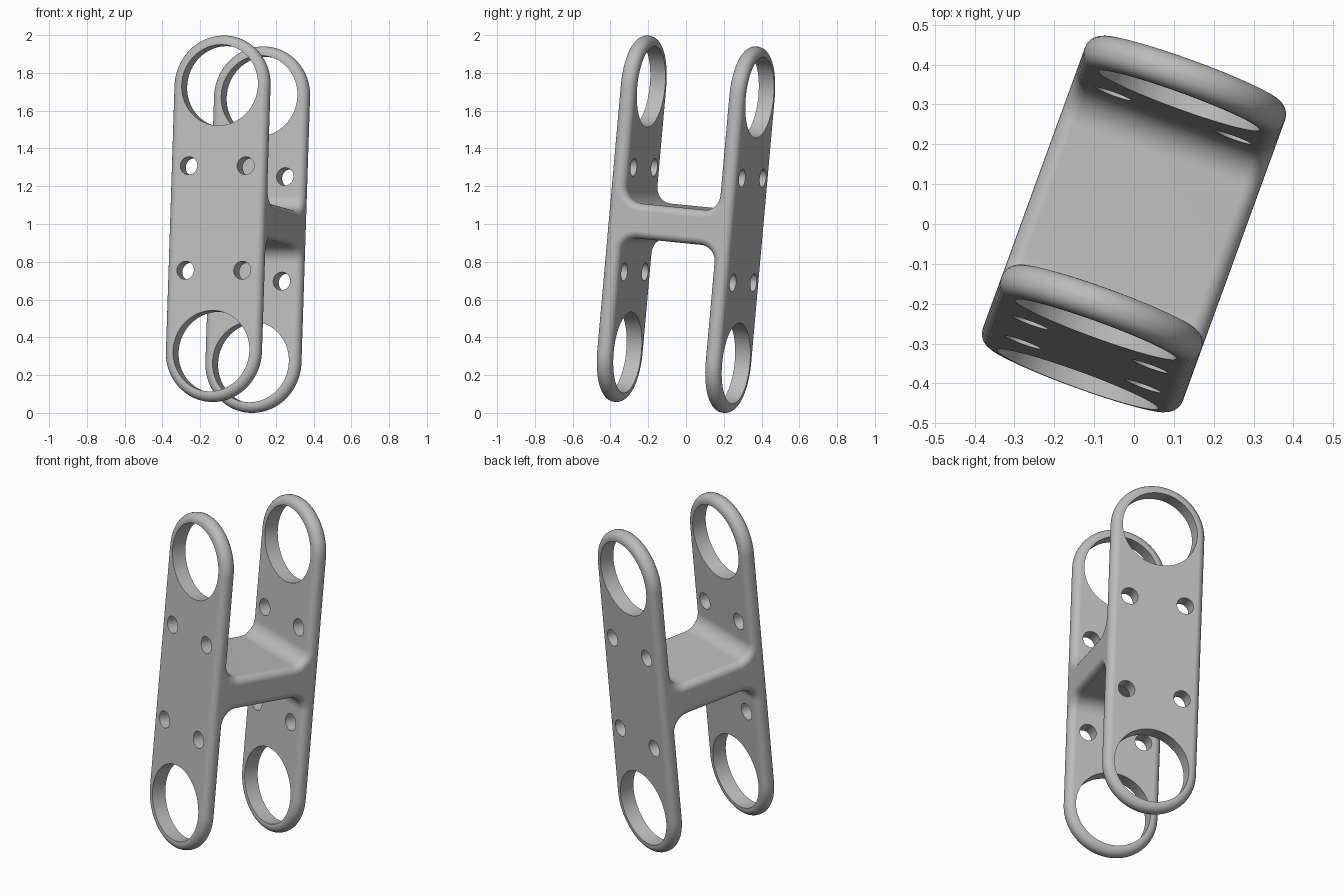
import bpy, bmesh, math
from mathutils import Matrix, Vector

if "Cube" in bpy.data.objects:
    bpy.data.objects.remove(bpy.data.objects["Cube"], do_unlink=True)

# Dimensions: x = plate width, y = plate normal, z = plate length
SPACING, THICK = 0.307, 0.086
RADIUS, HALF_LENGTH = 0.267, 0.707
WEB_HALF, FILLET, ROUND = 0.093, 0.085, 0.04
INNER, OUTER = SPACING - THICK / 2, SPACING + THICK / 2


def new_object(name, bm):
    bmesh.ops.recalc_face_normals(bm, faces=bm.faces)
    mesh = bpy.data.meshes.new(name)
    bm.to_mesh(mesh)
    bm.free()
    obj = bpy.data.objects.new(name, mesh)
    bpy.context.collection.objects.link(obj)
    return obj


def prism(bm, points, direction):
    """Extrude a closed outline by a vector."""
    face = bm.faces.new([bm.verts.new(p) for p in points])
    result = bmesh.ops.extrude_face_region(bm, geom=[face], use_keep_orig=True)
    verts = [g for g in result["geom"] if isinstance(g, bmesh.types.BMVert)]
    bmesh.ops.translate(bm, verts=verts, vec=direction)


def arc(cx, cz, r, start, end, steps):
    angles = [math.radians(start + (end - start) * i / steps) for i in range(steps + 1)]
    return [(cx + r * math.cos(a), cz + r * math.sin(a)) for a in angles]


def apply(obj, kind, **settings):
    bpy.context.view_layer.objects.active = obj
    mod = obj.modifiers.new(kind.title(), kind)
    for key, value in settings.items():
        setattr(mod, key, value)
    bpy.ops.object.modifier_apply(modifier=mod.name)


def boolean(obj, cutter, operation):
    cutter.hide_render = True
    apply(obj, "BOOLEAN", object=cutter, operation=operation, solver="EXACT")
    bpy.data.objects.remove(cutter, do_unlink=True)


# H-shaped body: two plates joined by a filleted web
quarter = [(OUTER, 1.1), (INNER, 1.1)]
quarter += arc(INNER - FILLET, WEB_HALF + FILLET, FILLET, 0, -90, 10)
upper = quarter + [(-y, z) for y, z in reversed(quarter)]
outline = upper + [(-y, -z) for y, z in upper]
bm = bmesh.new()
prism(bm, [(-0.4, y, z) for y, z in outline], Vector((0.8, 0, 0)))
bracket = new_object("twin_plate_bracket", bm)

# Trim the plates to rounded ends
stadium = arc(0, HALF_LENGTH, RADIUS, 0, 180, 40) + arc(0, -HALF_LENGTH, RADIUS, 180, 360, 40)
bm = bmesh.new()
prism(bm, [(x, -0.6, z) for x, z in stadium], Vector((0, 1.2, 0)))
boolean(bracket, new_object("outline_cutter", bm), "INTERSECT")

# Round all outer edges
apply(bracket, "BEVEL", width=ROUND, segments=6, limit_method="ANGLE",
      angle_limit=math.radians(40), use_clamp_overlap=False)

# Large end holes and small bolt holes through both plates
bm = bmesh.new()
holes = [(0, HALF_LENGTH, 0.215, 64)] + [(s * 0.16, 0.278, 0.048, 32) for s in (-1, 1)]
for x, z, r, sides in holes:
    for side in (-1, 1):
        bmesh.ops.create_cone(
            bm, cap_ends=True, segments=sides, radius1=r, radius2=r, depth=1.2,
            matrix=Matrix.Translation((x, 0, side * z)) @ Matrix.Rotation(math.pi / 2, 4, "X"))
boolean(bracket, new_object("hole_cutter", bm), "DIFFERENCE")

# Lean and turn the bracket, then lift it to the ground
tilt = Matrix.Rotation(math.radians(-20), 4, "Z") @ Matrix.Rotation(math.radians(-5.4), 4, "X")
bracket.data.transform(tilt)
lowest = min(v.co.z for v in bracket.data.vertices)
bracket.data.transform(Matrix.Translation((0, 0, -lowest)))

# Grey metal
metal = bpy.data.materials.new("grey_metal")
metal.use_nodes = True
colour = (0.5, 0.5, 0.5, 1)
metal.diffuse_color = colour
metal.node_tree.nodes["Principled BSDF"].inputs["Base Color"].default_value = colour
bracket.data.materials.clear()
bracket.data.materials.append(metal)

# Smooth shading with crisp hole rims
bpy.ops.object.select_all(action="DESELECT")
bracket.select_set(True)
bpy.context.view_layer.objects.active = bracket
bpy.ops.object.shade_smooth_by_angle(angle=math.radians(35))
normals = bracket.modifiers.new("Weighted Normals", "WEIGHTED_NORMAL")
normals.keep_sharp = True
